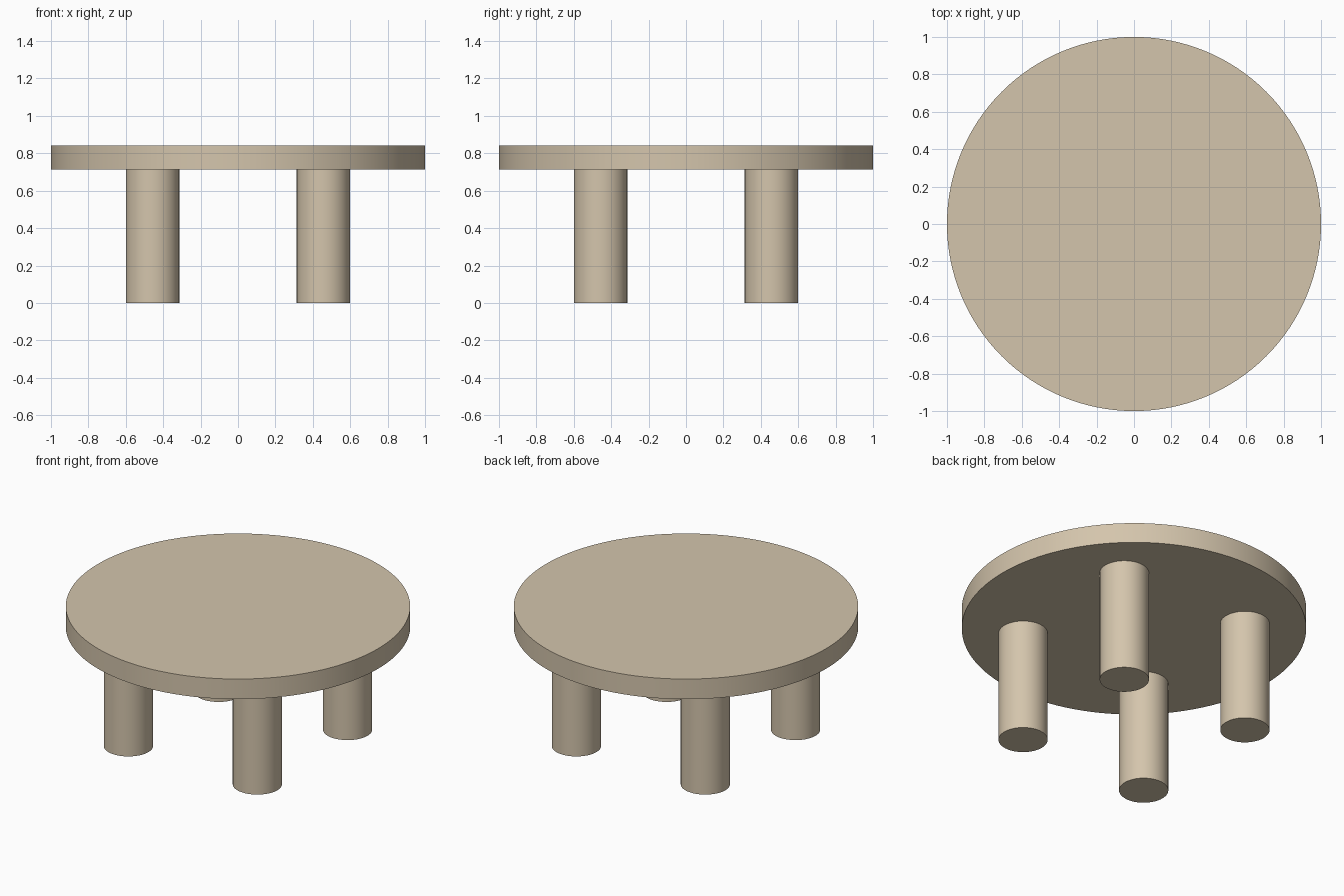
import bpy
import math

default_cube = bpy.data.objects.get("Cube")
if default_cube:
    bpy.data.objects.remove(default_cube, do_unlink=True)

# Single pale wood colour
wood = bpy.data.materials.new("pale_wood")
wood.use_nodes = True
colour = (0.658, 0.558, 0.413, 1)
wood.diffuse_color = colour
wood.node_tree.nodes["Principled BSDF"].inputs["Base Color"].default_value = colour

LEG_HEIGHT = 0.714
TOP_HEIGHT = 0.843
LEG_RADIUS = 0.143
LEG_OFFSET = 0.457


def add_cylinder(name, radius, bottom, top, x=0, y=0, sides=64):
    bpy.ops.mesh.primitive_cylinder_add(
        vertices=sides, radius=radius, depth=top - bottom,
        location=(x, y, (bottom + top) / 2))
    part = bpy.context.object
    part.name = part.data.name = name
    part.data.materials.append(wood)
    bpy.ops.object.shade_smooth_by_angle(angle=math.radians(30))
    return part


# Round tabletop
add_cylinder("tabletop", 1, LEG_HEIGHT, TOP_HEIGHT, sides=128)

# Four round legs
for depth_name, y_side in (("front", -1), ("back", 1)):
    for side_name, x_side in (("right", -1), ("left", 1)):
        add_cylinder(f"{depth_name}_{side_name}_leg", LEG_RADIUS, 0, LEG_HEIGHT,
                     x_side * LEG_OFFSET, y_side * LEG_OFFSET)
